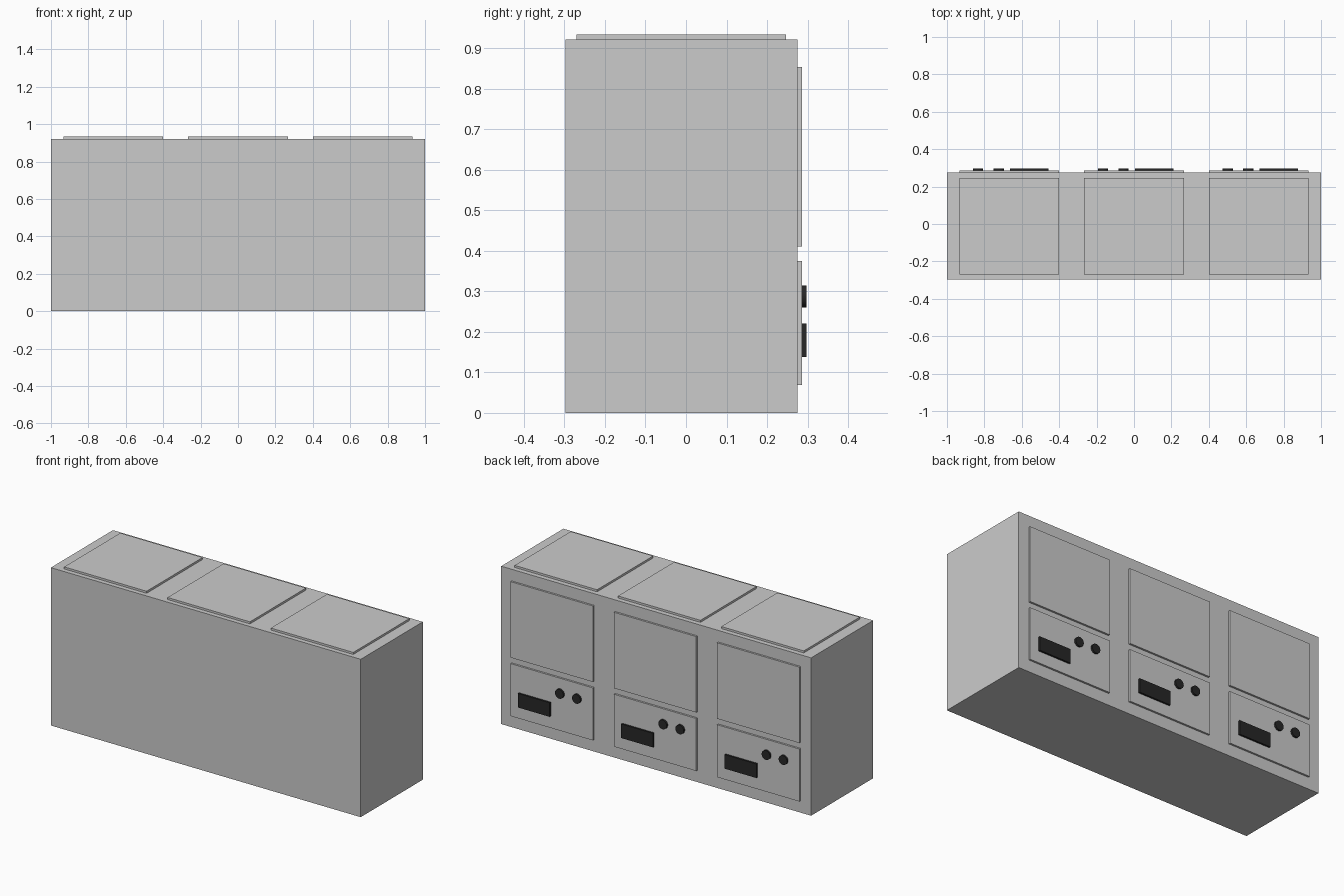
import bpy, bmesh, math
from mathutils import Matrix, Vector

if "Cube" in bpy.data.objects:
    bpy.data.objects.remove(bpy.data.objects["Cube"])

dark = bpy.data.materials.new("dark_plastic")
dark.diffuse_color = (0.02, 0.02, 0.02, 1)
dark.use_nodes = True
dark.node_tree.nodes["Principled BSDF"].inputs["Base Color"].default_value = dark.diffuse_color


def finish(name, bm, mat=None):
    mesh = bpy.data.meshes.new(name)
    bm.to_mesh(mesh)
    bm.free()
    if mat:
        mesh.materials.append(mat)
    obj = bpy.data.objects.new(name, mesh)
    bpy.context.collection.objects.link(obj)
    return obj


def box(name, x, y, z, mat=None):
    """Box from (min, max) ranges on each axis."""
    lo, hi = Vector((x[0], y[0], z[0])), Vector((x[1], y[1], z[1]))
    bm = bmesh.new()
    bmesh.ops.create_cube(bm, size=1, matrix=Matrix.Translation((lo + hi) / 2)
                          @ Matrix.Diagonal((*(hi - lo), 1)))
    return finish(name, bm, mat)


def knob(name, x, y, z, radius, mat):
    """Short cylinder pointing along y, smooth around its rim."""
    bm = bmesh.new()
    bmesh.ops.create_cone(bm, cap_ends=True, segments=32, radius1=radius, radius2=radius,
                          depth=y[1] - y[0],
                          matrix=Matrix.Translation((x, sum(y) / 2, z))
                          @ Matrix.Rotation(math.pi / 2, 4, 'X'))
    for f in bm.faces:
        f.smooth = len(f.verts) == 4
    for e in bm.edges:
        e.smooth = e.calc_face_angle() < math.radians(40)
    return finish(name, bm, mat)


BACK, PANEL, CONTROL = 0.275, 0.286, 0.297   # layers on the back side
TOP = 0.921

# main cabinet
box("cabinet", (-1, 1), (-0.297, BACK), (0, TOP))

# three identical bays
for i, cx in enumerate((-0.667, 0, 0.667), 1):
    px = (cx - 0.266, cx + 0.266)
    box(f"top_lid_{i}", px, (-0.27, 0.247), (TOP, 0.933))
    box(f"upper_panel_{i}", px, (BACK, PANEL), (0.41, 0.853))
    box(f"control_panel_{i}", px, (BACK, PANEL), (0.069, 0.375))
    box(f"display_{i}", (cx + 0.005, cx + 0.21), (PANEL, CONTROL), (0.138, 0.22), dark)
    for j, dx in enumerate((-0.166, -0.056), 1):
        knob(f"knob_{i}_{j}", cx + dx, (PANEL, CONTROL), 0.2875, 0.027, dark)
